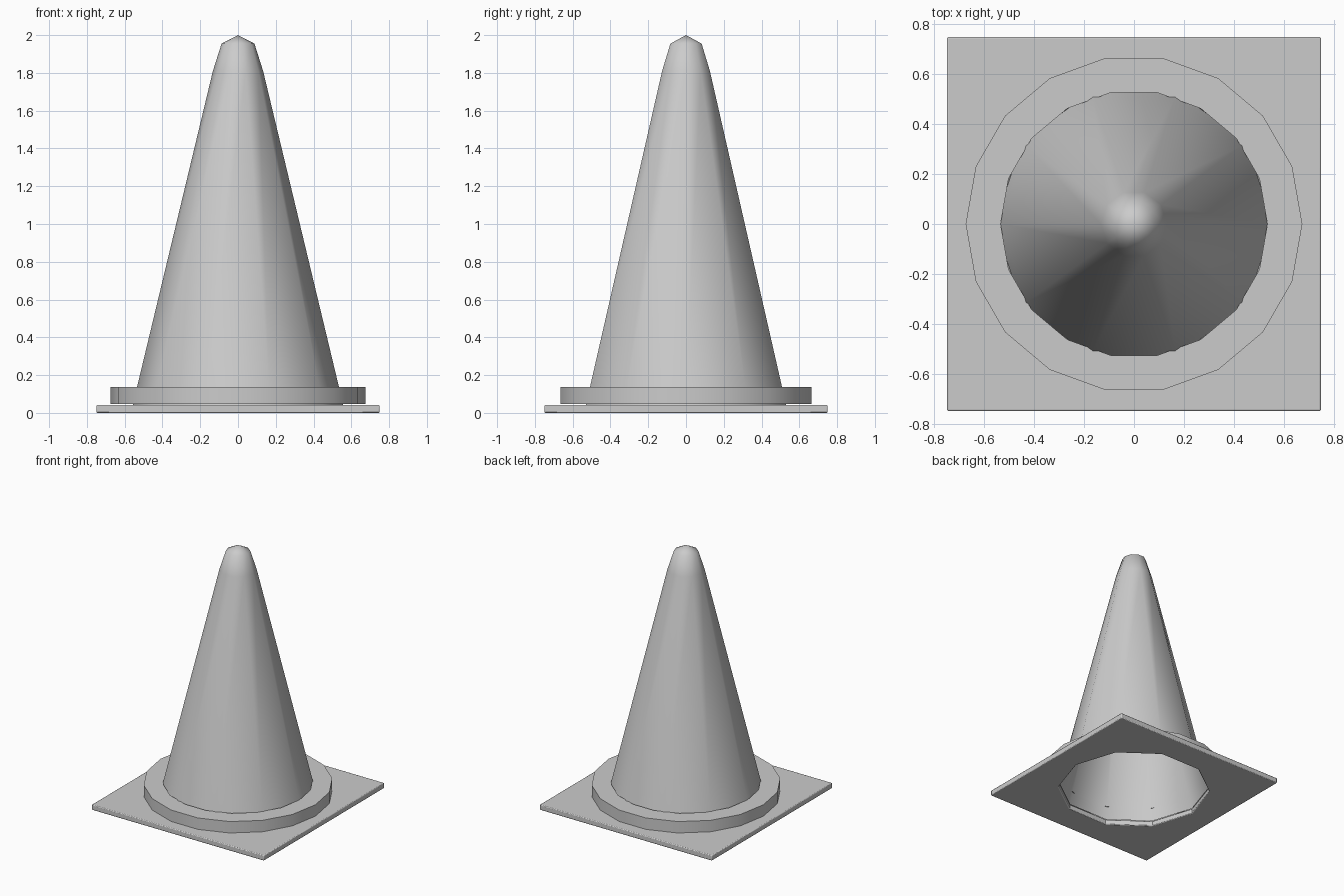
import bpy, bmesh, math

if "Cube" in bpy.data.objects:
    bpy.data.objects.remove(bpy.data.objects["Cube"])

PLATE_TOP = 0.042


def ring(bm, radius, z, sides):
    return [bm.verts.new((radius * math.cos(2 * math.pi * i / sides),
                          radius * math.sin(2 * math.pi * i / sides), z))
            for i in range(sides)]


def finish(bm, name, angle):
    mesh = bpy.data.meshes.new(name)
    bm.to_mesh(mesh)
    bm.free()
    obj = bpy.data.objects.new(name, mesh)
    bpy.context.collection.objects.link(obj)
    bpy.ops.object.select_all(action='DESELECT')
    obj.select_set(True)
    bpy.context.view_layer.objects.active = obj
    bpy.ops.object.shade_smooth_by_angle(angle=math.radians(angle))
    return obj


def lathe(name, profile, sides, angle):
    """Open shell of stacked rings; a zero radius closes to a point."""
    bm = bmesh.new()
    prev = ring(bm, *profile[0], sides)
    for r, z in profile[1:]:
        if r == 0:
            tip = bm.verts.new((0, 0, z))
            for i in range(sides):
                bm.faces.new((prev[i], prev[(i + 1) % sides], tip))
        else:
            cur = ring(bm, r, z, sides)
            for i in range(sides):
                j = (i + 1) % sides
                bm.faces.new((prev[i], prev[j], cur[j], cur[i]))
            prev = cur
    return finish(bm, name, angle)


# Hollow ten-sided cone with a blunt tip
lathe("cone_body", [(0.557, PLATE_TOP), (0.535, 0.135), (0.133, 1.81),
                    (0.087, 1.955), (0, 2.0)], 10, 60)

# Eighteen-sided collar around the foot of the cone
lathe("collar", [(0.675, 0.046), (0.675, 0.136), (0.535, 0.136)], 18, 30)

# Square base plate with a ten-sided opening
bm = bmesh.new()
corners = [bm.verts.new((x, y, 0))
           for x, y in ((-.75, -.75), (.75, -.75), (.75, .75), (-.75, .75))]
hole = ring(bm, 0.557, 0, 10)
edges = [bm.edges.new((loop[i - 1], loop[i]))
         for loop in (corners, hole) for i in range(len(loop))]
bmesh.ops.triangle_fill(bm, edges=edges, use_beauty=True)
out = bmesh.ops.extrude_face_region(bm, geom=bm.faces[:], use_keep_orig=True)
top = [g for g in out["geom"] if isinstance(g, bmesh.types.BMVert)]
bmesh.ops.translate(bm, verts=top, vec=(0, 0, PLATE_TOP))
bmesh.ops.recalc_face_normals(bm, faces=bm.faces[:])
plate = finish(bm, "base_plate", 30)
bevel = plate.modifiers.new("soft_edges", 'BEVEL')
bevel.width = 0.006
bevel.segments = 2
bevel.limit_method = 'ANGLE'
bevel.angle_limit = math.radians(60)
